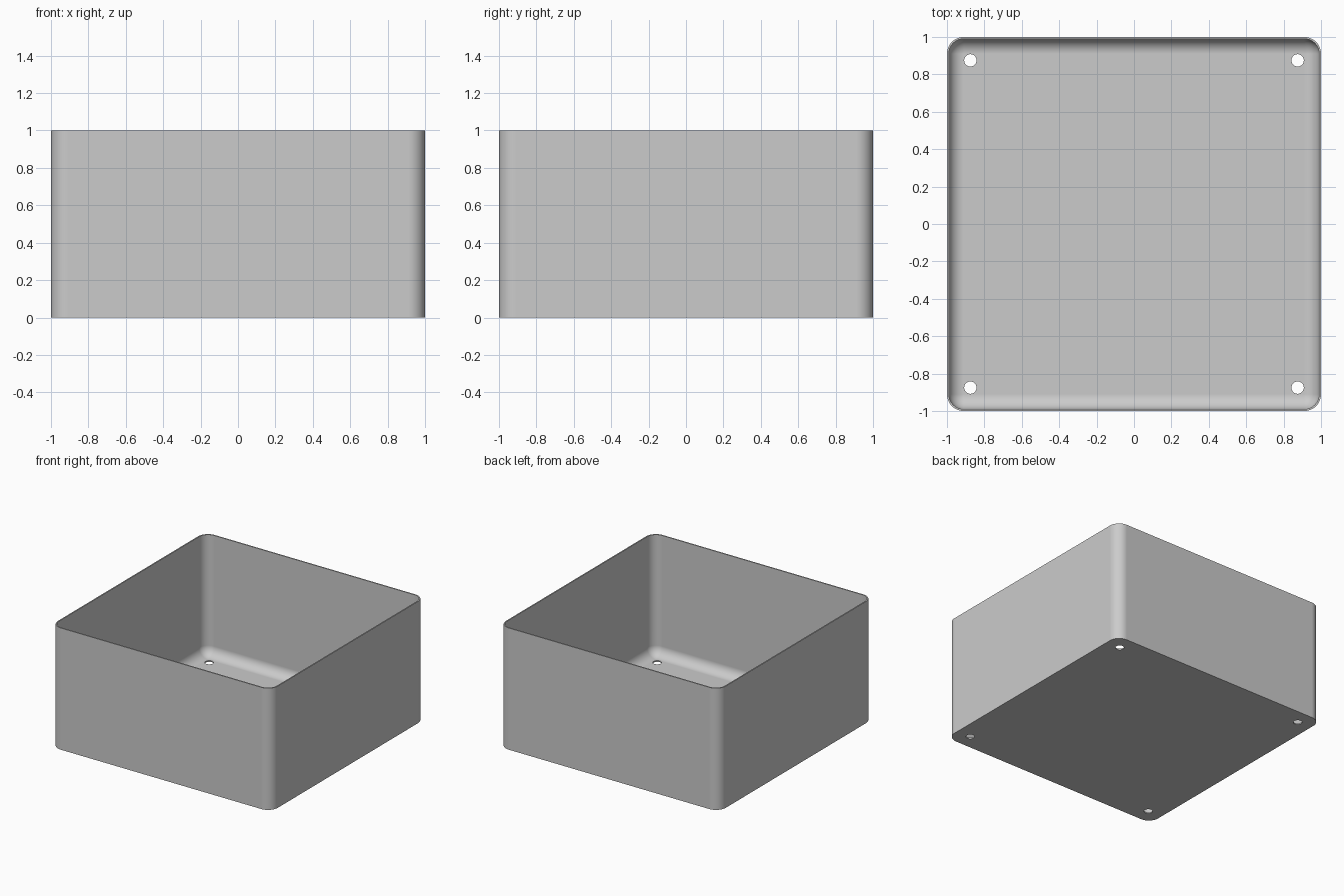
import bpy, bmesh, math

if "Cube" in bpy.data.objects:
    bpy.data.objects.remove(bpy.data.objects["Cube"])

WALL = 0.01      # wall and floor thickness
R_OUT = 0.09     # outer corner radius
R_IN = R_OUT - WALL
SEG = 12         # segments per rounded corner
HOLE_POS, HOLE_R = 0.875, 0.033


def ring(bm, half, radius, z):
    """Rounded square loop of vertices."""
    verts = []
    c = half - radius
    for k, (sx, sy) in enumerate([(1, 1), (-1, 1), (-1, -1), (1, -1)]):
        for i in range(SEG + 1):
            a = math.pi / 2 * (k + i / SEG)
            verts.append(bm.verts.new((sx * c + radius * math.cos(a),
                                       sy * c + radius * math.sin(a), z)))
    return verts


def bridge(bm, a, b):
    n = len(a)
    for i in range(n):
        j = (i + 1) % n
        bm.faces.new((a[i], a[j], b[j], b[i]))


# Open tray: outer wall, rim, inner wall, rounded inner floor edge
bm = bmesh.new()
loops = [ring(bm, 1, R_OUT, 0), ring(bm, 1, R_OUT, 1), ring(bm, 1 - WALL, R_IN, 1)]
for i in range(SEG + 1):
    t = math.pi / 2 * i / SEG
    inset = R_IN * (1 - math.cos(t))
    z = WALL + R_IN * (1 - math.sin(t))
    loops.append(ring(bm, 1 - WALL - inset, max(R_IN - inset, 0), z))
for a, b in zip(loops, loops[1:]):
    bridge(bm, a, b)
bm.faces.new(loops[0][::-1])
bm.faces.new(loops[-1])
bmesh.ops.remove_doubles(bm, verts=bm.verts, dist=1e-5)
bmesh.ops.recalc_face_normals(bm, faces=bm.faces)
mesh = bpy.data.meshes.new("tray")
bm.to_mesh(mesh)
bm.free()
tray = bpy.data.objects.new("tray", mesh)
bpy.context.collection.objects.link(tray)

grey = bpy.data.materials.new("grey")
grey.diffuse_color = (0.6, 0.6, 0.6, 1)
grey.use_nodes = True
grey.node_tree.nodes["Principled BSDF"].inputs["Base Color"].default_value = grey.diffuse_color
mesh.materials.append(grey)

# Four drilled holes in the floor corners
bm = bmesh.new()
for sx in (-1, 1):
    for sy in (-1, 1):
        made = bmesh.ops.create_cone(bm, cap_ends=True, segments=32, radius1=HOLE_R,
                                     radius2=HOLE_R, depth=0.2)
        bmesh.ops.translate(bm, verts=made["verts"],
                            vec=(sx * HOLE_POS, sy * HOLE_POS, 0))
cut_mesh = bpy.data.meshes.new("hole_cutter")
bm.to_mesh(cut_mesh)
bm.free()
cut_mesh.materials.append(grey)
cutter = bpy.data.objects.new("hole_cutter", cut_mesh)
bpy.context.collection.objects.link(cutter)
cutter.hide_render = True

bpy.context.view_layer.objects.active = tray
tray.select_set(True)
drill = tray.modifiers.new("holes", 'BOOLEAN')
drill.operation = 'DIFFERENCE'
drill.solver = 'EXACT'
drill.object = cutter
bpy.ops.object.modifier_apply(modifier=drill.name)
bpy.data.objects.remove(cutter)

# Smooth corners with flat walls and crisp rim
bpy.ops.object.shade_smooth_by_angle(angle=math.radians(35))
weighted = tray.modifiers.new("weighted_normals", 'WEIGHTED_NORMAL')
weighted.keep_sharp = True
